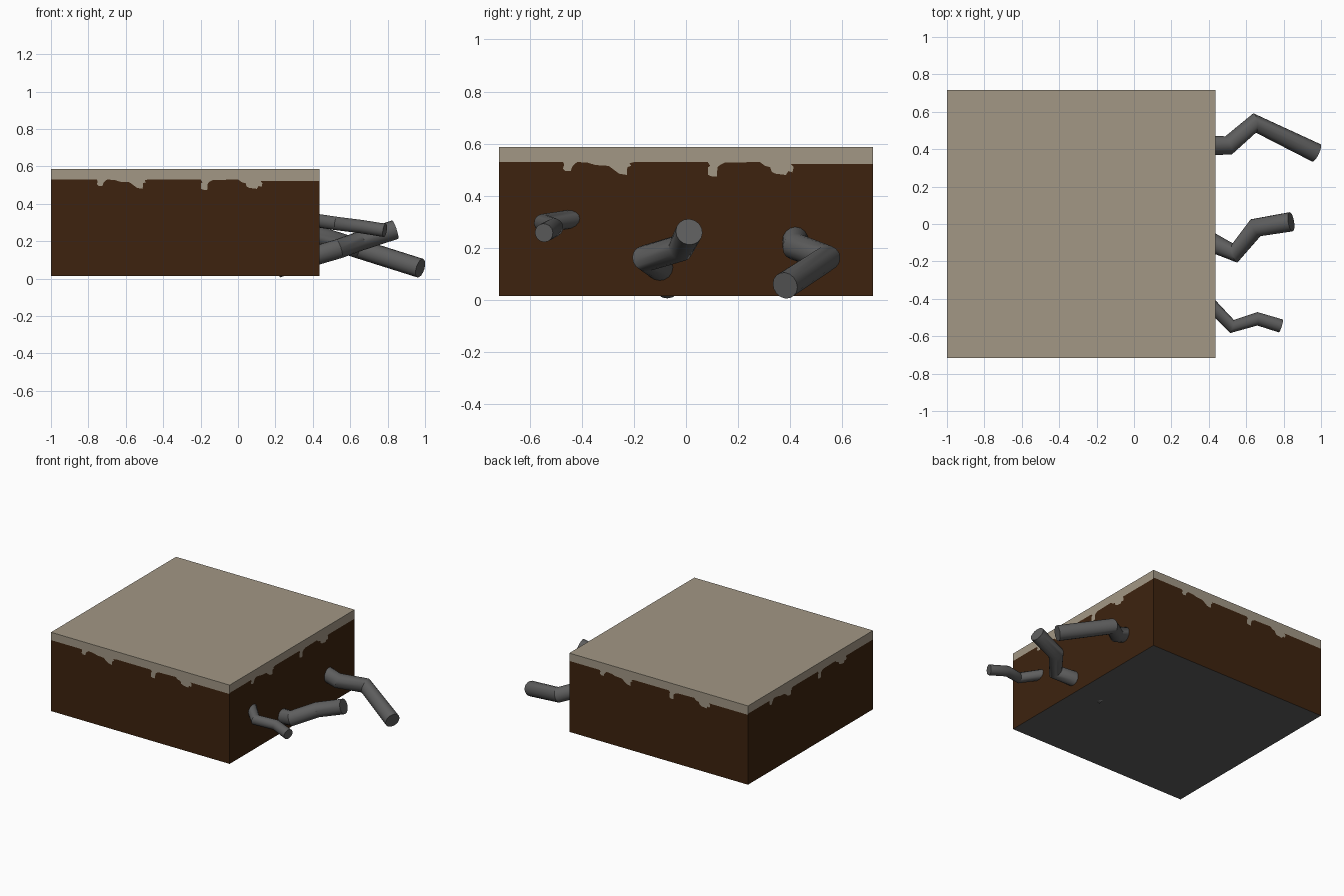
import bpy, bmesh, math
from mathutils import Vector

if "Cube" in bpy.data.objects:
    bpy.data.objects.remove(bpy.data.objects["Cube"])


def material(name, rgb):
    m = bpy.data.materials.new(name)
    m.diffuse_color = (*rgb, 1)
    m.use_nodes = True
    m.node_tree.nodes["Principled BSDF"].inputs["Base Color"].default_value = m.diffuse_color
    return m


SAND = material("pale_sand", (0.362, 0.310, 0.235))
SOIL = material("dark_soil", (0.047, 0.0165, 0.0045))
GREY = material("root_grey", (0.112, 0.112, 0.112))

X0, X1, Y = -1.0, 0.435, 0.717
Z0, Z1 = 0.015, 0.587

# dripping edge between sand and soil: (distance along side, height)
DRIP = [(0, .53), (.245, .53), (.25, .52), (.245, .505), (.255, .495), (.275, .495),
        (.28, .51), (.287, .52), (.30, .53), (.34, .527), (.37, .518), (.42, .515),
        (.44, .50), (.46, .485), (.49, .48), (.492, .51), (.507, .515), (.50, .525),
        (.52, .53), (.80, .53), (.81, .515), (.802, .51), (.802, .48), (.815, .475),
        (.835, .475), (.838, .51), (.85, .52), (.865, .527), (1.0, .53), (1.02, .515),
        (1.04, .51), (1.045, .493), (1.06, .485), (1.10, .48), (1.11, .495),
        (1.125, .49), (1.13, .51), (1.12, .522), (1.434, .522)]

# soil block: each side is split along the drip line
bm = bmesh.new()


def face(points, mat):
    f = bm.faces.new([bm.verts.new(p) for p in points])
    f.material_index = mat


corners = [Vector((X0, -Y, 0)), Vector((X1, -Y, 0)), Vector((X1, Y, 0)), Vector((X0, Y, 0))]
up = Vector((0, 0, 1))
for i, a in enumerate(corners):
    b = corners[(i + 1) % 4]
    edge = [a.lerp(b, u / DRIP[-1][0]) + up * z for u, z in DRIP]
    face([a + up * Z0, b + up * Z0] + edge[::-1], 1)
    face(edge + [b + up * Z1, a + up * Z1], 0)
face([c + up * Z1 for c in corners], 0)
face([c + up * Z0 for c in reversed(corners)], 2)
bmesh.ops.remove_doubles(bm, verts=bm.verts, dist=1e-5)
me = bpy.data.meshes.new("ground_block")
bm.to_mesh(me)
for m in (SAND, SOIL, GREY):
    me.materials.append(m)
bpy.context.collection.objects.link(bpy.data.objects.new("ground_block", me))


# roots: bent round tubes with capped ends
def root(name, radius, points):
    cu = bpy.data.curves.new(name, 'CURVE')
    cu.dimensions = '3D'
    cu.bevel_depth = radius
    cu.bevel_resolution = 6
    cu.use_fill_caps = True
    sp = cu.splines.new('POLY')
    sp.points.add(len(points) - 1)
    for p, co in zip(sp.points, points):
        p.co = (*co, 1)
    cu.materials.append(GREY)
    ob = bpy.data.objects.new(name, cu)
    bpy.context.collection.objects.link(ob)
    bpy.ops.object.select_all(action='DESELECT')
    ob.select_set(True)
    bpy.context.view_layer.objects.active = ob
    bpy.ops.object.convert(target='MESH')
    bpy.ops.object.shade_smooth_by_angle(angle=math.radians(35))


root("back_root", 0.052, [(.34, .42, .255), (.505, .42, .205), (.645, .54, .16), (.975, .38, .056)])
root("middle_root", 0.052, [(.21, -.07, .056), (.42, -.10, .125), (.54, -.155, .16),
                            (.65, -.02, .20), (.84, .012, .262)])
root("front_root", 0.036, [(.36, -.38, .32), (.525, -.548, .295), (.66, -.507, .278),
                           (.785, -.545, .258)])
